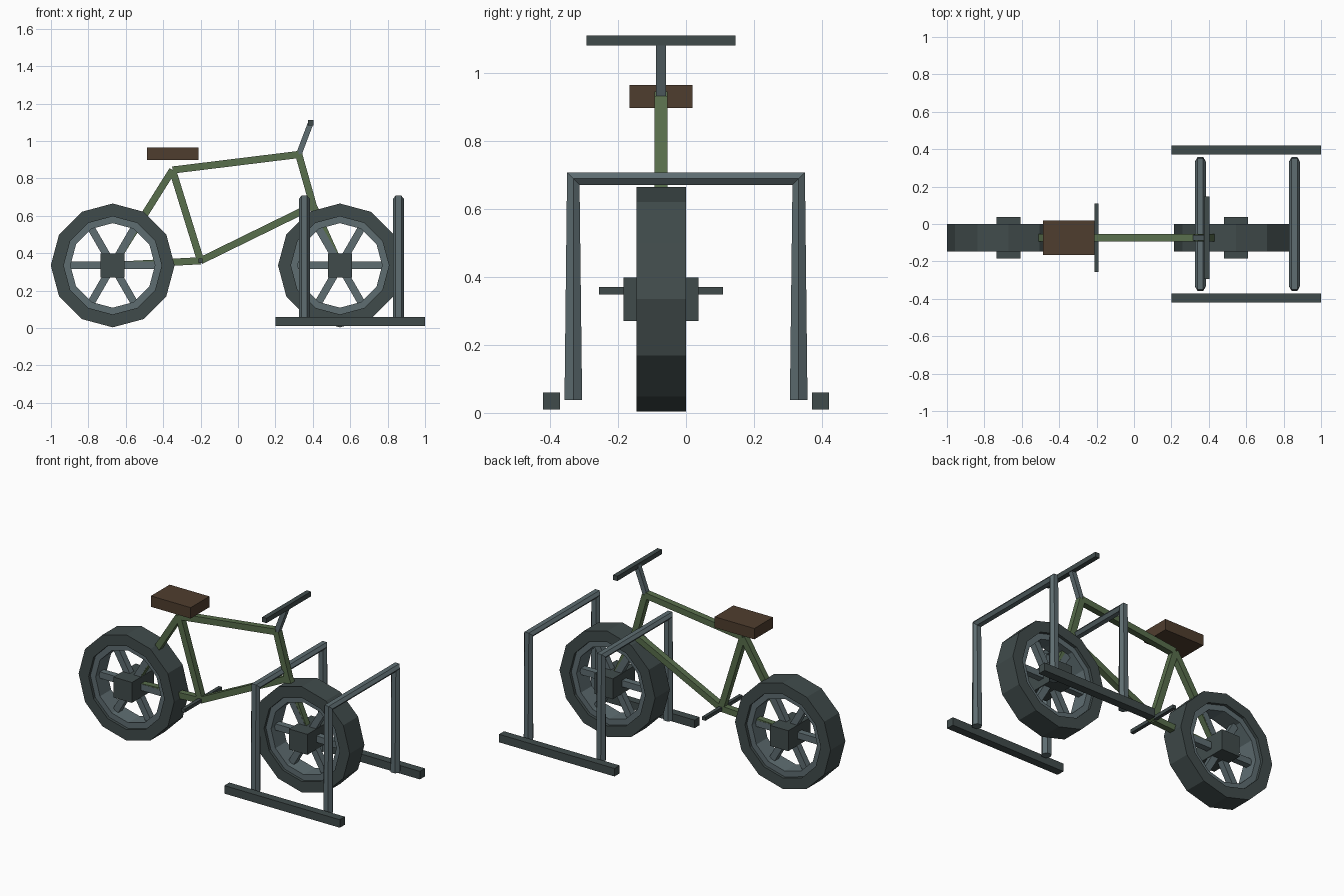
import bpy, bmesh, math
from mathutils import Vector, Matrix

if "Cube" in bpy.data.objects:
    bpy.data.objects.remove(bpy.data.objects["Cube"])

YC = -0.0735          # bike centre plane
HUB_Z = 0.335


def material(name, rgb):
    def lin(c):
        c /= 255
        return c / 12.92 if c <= 0.04045 else ((c + 0.055) / 1.055) ** 2.4
    m = bpy.data.materials.new(name)
    m.diffuse_color = (*[lin(c) for c in rgb], 1)
    m.use_nodes = True
    m.node_tree.nodes["Principled BSDF"].inputs["Base Color"].default_value = m.diffuse_color
    return m


GREEN = material("frame green", (88, 110, 76))
STEEL = material("blue grey steel", (94, 109, 113))
DARK = material("dark rubber grey", (64, 75, 75))
BROWN = material("seat brown", (79, 61, 46))


def finish(bm, name, mat):
    bmesh.ops.recalc_face_normals(bm, faces=bm.faces)
    me = bpy.data.meshes.new(name)
    bm.to_mesh(me)
    bm.free()
    me.materials.append(mat)
    ob = bpy.data.objects.new(name, me)
    bpy.context.collection.objects.link(ob)
    return ob


def box(name, mat, centre, size):
    bm = bmesh.new()
    bmesh.ops.create_cube(bm, size=1)
    bmesh.ops.scale(bm, vec=size, verts=bm.verts)
    bmesh.ops.translate(bm, vec=centre, verts=bm.verts)
    return finish(bm, name, mat)


def bar(name, mat, a, b, t):
    """Square bar between two (x, z) points in the bike's centre plane."""
    a, b = Vector((a[0], YC, a[1])), Vector((b[0], YC, b[1]))
    d = b - a
    bm = bmesh.new()
    bmesh.ops.create_cube(bm, size=1)
    bmesh.ops.scale(bm, vec=(d.length, t, t), verts=bm.verts)
    turn = Matrix.Rotation(-math.atan2(d.z, d.x), 4, 'Y')
    bmesh.ops.transform(bm, matrix=Matrix.Translation((a + b) / 2) @ turn, verts=bm.verts)
    return finish(bm, name, mat)


def ring(name, mat, x, r_out, r_in, width, n=12):
    """Faceted wheel ring with a rectangular section."""
    h = width / 2
    section = [(r_out, -h), (r_out, h), (r_in, h), (r_in, -h)]
    bm = bmesh.new()
    loops = []
    for i in range(n):
        a = math.tau * i / n
        loops.append([bm.verts.new((x + r * math.cos(a), YC + y, HUB_Z + r * math.sin(a)))
                      for r, y in section])
    for i in range(n):
        p, q = loops[i], loops[(i + 1) % n]
        for k in range(4):
            bm.faces.new((p[k], p[(k + 1) % 4], q[(k + 1) % 4], q[k]))
    return finish(bm, name, mat)


def hoop(name, mat, x, half=0.332, z0=0.038, z1=0.69, r=0.03):
    """Hexagonal tube bent into an upside-down U, pinched at its corners."""
    s = math.sqrt(0.5)
    path = [((-half, z0), (-1, 0)), ((-half, z1), (-s, s)),
            ((half, z1), (s, s)), ((half, z0), (1, 0))]
    bm = bmesh.new()
    loops = []
    for (y, z), (ny, nz) in path:
        loop = []
        for k in range(6):
            a = math.tau * k / 6
            o = r * math.sin(a)
            loop.append(bm.verts.new((x + r * math.cos(a), y + o * ny, z + o * nz)))
        loops.append(loop)
    for p, q in zip(loops, loops[1:]):
        for k in range(6):
            bm.faces.new((p[k], p[(k + 1) % 6], q[(k + 1) % 6], q[k]))
    bm.faces.new(loops[0])
    bm.faces.new(loops[-1])
    return finish(bm, name, mat)


# Wheels
for side, x in (("rear", -0.67), ("front", 0.545)):
    ring(side + "_tire", DARK, x, 0.331, 0.262, 0.146)
    ring(side + "_rim", STEEL, x, 0.264, 0.226, 0.11)
    box(side + "_hub", DARK, (x, YC, HUB_Z), (0.128, 0.22, 0.128))
    for i in range(3):
        a = math.pi * i / 3
        dx, dz = 0.235 * math.cos(a), 0.235 * math.sin(a)
        bar(f"{side}_spoke_{i + 1}", STEEL, (x - dx, HUB_Z - dz), (x + dx, HUB_Z + dz), 0.04)

# Frame tubes
seat_top, crank, head = (-0.35, 0.845), (-0.2, 0.36), (0.325, 0.928)
crown, rear, front = (0.402, 0.655), (-0.67, HUB_Z), (0.545, HUB_Z)
for name, a, b in (("top_tube", seat_top, head), ("seat_tube", seat_top, crank),
                   ("down_tube", crank, crown), ("seat_stay", seat_top, rear),
                   ("chain_stay", crank, rear), ("head_tube", head, crown),
                   ("fork", crown, front)):
    bar(name, GREEN, a, b, 0.038)

# Seat, handlebar and pedals
box("seat", BROWN, (-0.349, YC, 0.932), (0.275, 0.185, 0.068))
bar("stem", STEEL, head, (0.388, 1.095), 0.03)
box("handlebar", DARK, (0.388, YC, 1.097), (0.03, 0.44, 0.03))
box("pedal_bar", DARK, (-0.2, YC, 0.36), (0.022, 0.366, 0.022))

# Parking stand
for i, x in enumerate((0.355, 0.858)):
    hoop(f"stand_hoop_{i + 1}", STEEL, x)
for i, y in enumerate((-0.396, 0.396)):
    box(f"stand_runner_{i + 1}", DARK, (0.6, y, 0.035), (0.8, 0.05, 0.05))
